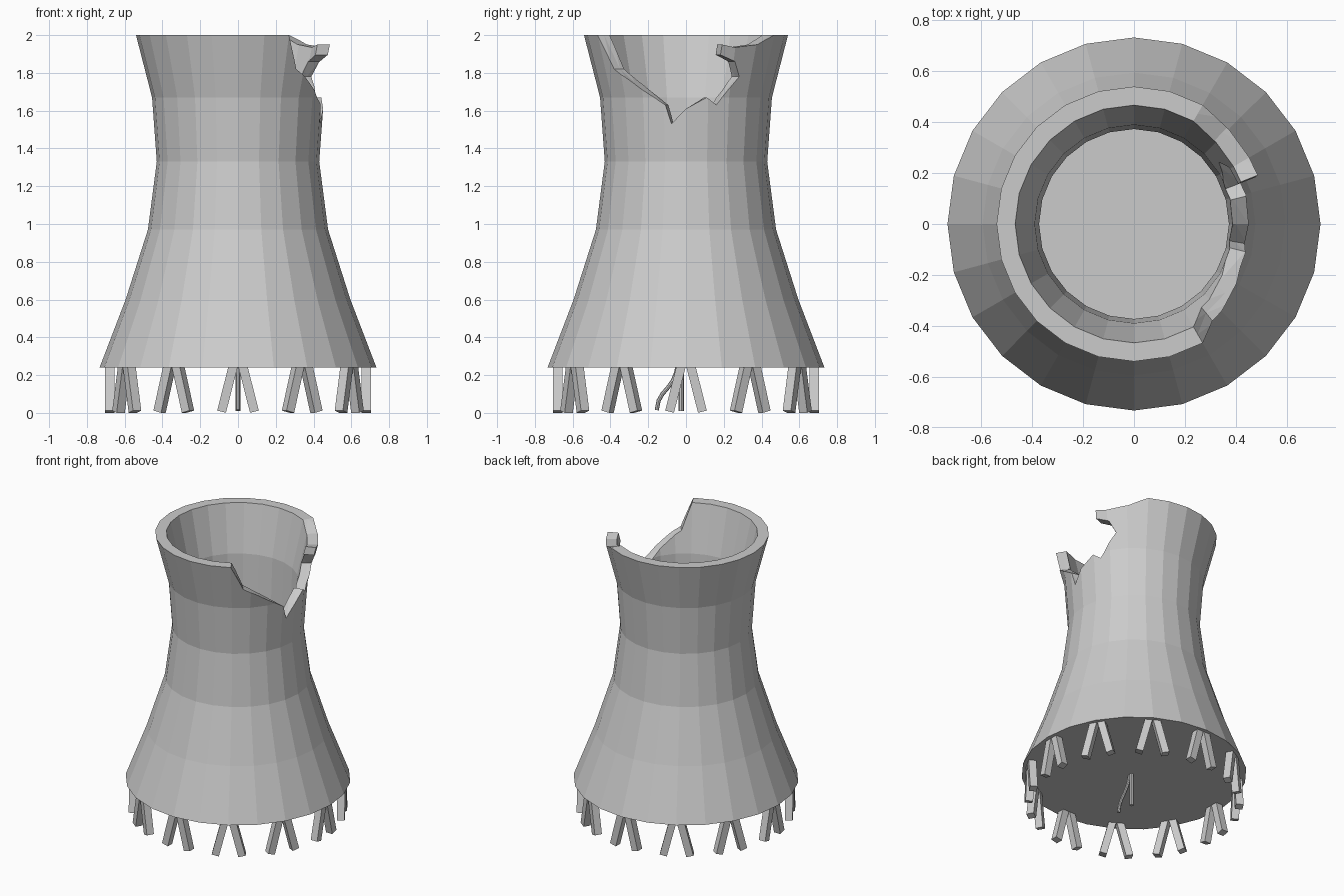
import bpy, bmesh
from math import sin, cos, pi, radians, atan2, hypot
from mathutils import Matrix, Vector

if "Cube" in bpy.data.objects:
    bpy.data.objects.remove(bpy.data.objects["Cube"])

SIDES = 24


def make_object(name, bm):
    bmesh.ops.recalc_face_normals(bm, faces=bm.faces)
    mesh = bpy.data.meshes.new(name)
    bm.to_mesh(mesh)
    bm.free()
    obj = bpy.data.objects.new(name, mesh)
    bpy.context.collection.objects.link(obj)
    return obj


def bridge(bm, a, b):
    n = len(a)
    for i in range(n):
        j = (i + 1) % n
        bm.faces.new((a[i], a[j], b[j], b[i]))


# Cooling tower shell: outer profile up, inner profile back down to the floor
profile = [(0.733, 0.24), (0.595, 0.60), (0.477, 0.97), (0.43, 1.33),
           (0.455, 1.67), (0.54, 2.0),
           (0.467, 2.0), (0.39, 1.67), (0.373, 1.33), (0.415, 0.97),
           (0.53, 0.60), (0.645, 0.30)]
bm = bmesh.new()
rings = []
for r, z in profile:
    rings.append([bm.verts.new((r * cos(2 * pi * i / SIDES), r * sin(2 * pi * i / SIDES), z))
                  for i in range(SIDES)])
for a, b in zip(rings, rings[1:]):
    bridge(bm, a, b)
bm.faces.new(rings[0])
bm.faces.new(rings[-1])
tower = make_object("tower_shell", bm)

# Broken opening: jagged outline (angle, height) swept outward from the axis
outline = [(-61, 2.1), (-60, 2.0), (-51, 1.82), (-37, 1.75), (-14, 1.63), (-10, 1.53),
           (0, 1.61), (14, 1.67), (21, 1.63), (36, 1.78), (31, 1.86), (21, 1.895),
           (21.5, 1.95), (30, 1.935), (46, 1.95), (60, 2.0), (61, 2.1)]
bm = bmesh.new()
shells = [[bm.verts.new((r * cos(radians(a)), r * sin(radians(a)), z)) for a, z in outline]
          for r in (0.1, 0.35, 0.4, 0.45, 0.5, 0.57, 2.0)]
for a, b in zip(shells, shells[1:]):
    bridge(bm, a, b)
bmesh.ops.triangulate(bm, faces=bm.faces[:])
caps = [bm.faces.new(shells[0]), bm.faces.new(shells[-1])]
bmesh.ops.triangulate(bm, faces=caps)
cutter = make_object("break_cutter", bm)
cutter.hide_render = True

cut = tower.modifiers.new("break", 'BOOLEAN')
cut.operation = 'DIFFERENCE'
cut.solver = 'EXACT'
cut.object = cutter
bpy.context.view_layer.objects.active = tower
tower.select_set(True)
bpy.ops.object.modifier_apply(modifier=cut.name)
bpy.data.objects.remove(cutter, do_unlink=True)

# Support legs: twelve inverted V pairs around the base
bm = bmesh.new()
for k in range(12):
    turn = Matrix.Rotation(k * pi / 6, 4, 'Z')
    for side in (-1, 1):
        low, high = Vector((0.68, side * 0.087, 0.0065)), Vector((0.68, side * 0.025, 0.25))
        d = high - low
        m = (turn @ Matrix.Translation((low + high) / 2)
             @ Matrix.Rotation(-atan2(d.y, d.z), 4, 'X')
             @ Matrix.Diagonal((0.05, 0.048, d.length, 1)))
        bmesh.ops.create_cube(bm, size=1, matrix=m)
make_object("support_legs", bm)


# Pipes hanging under the floor
def pipe(name, points, radius):
    bm = bmesh.new()
    rows = []
    for i, (y, z) in enumerate(points):
        y0, z0 = points[max(i - 1, 0)]
        y1, z1 = points[min(i + 1, len(points) - 1)]
        l = hypot(y1 - y0, z1 - z0)
        ny, nz = -(z1 - z0) / l, (y1 - y0) / l
        rows.append([bm.verts.new((radius * cos(t), y + ny * radius * sin(t), z + nz * radius * sin(t)))
                     for t in (2 * pi * j / 8 for j in range(8))])
    for a, b in zip(rows, rows[1:]):
        bridge(bm, a, b)
    bm.faces.new(rows[0])
    bm.faces.new(rows[-1])
    return make_object(name, bm)


pipe("straight_pipe", [(-0.025, 0.25), (-0.025, 0.01)], 0.014)
pipe("curved_pipe", [(-0.045, 0.25), (-0.053, 0.21), (-0.07, 0.17), (-0.095, 0.135),
                     (-0.125, 0.10), (-0.145, 0.065), (-0.155, 0.015)], 0.011)
